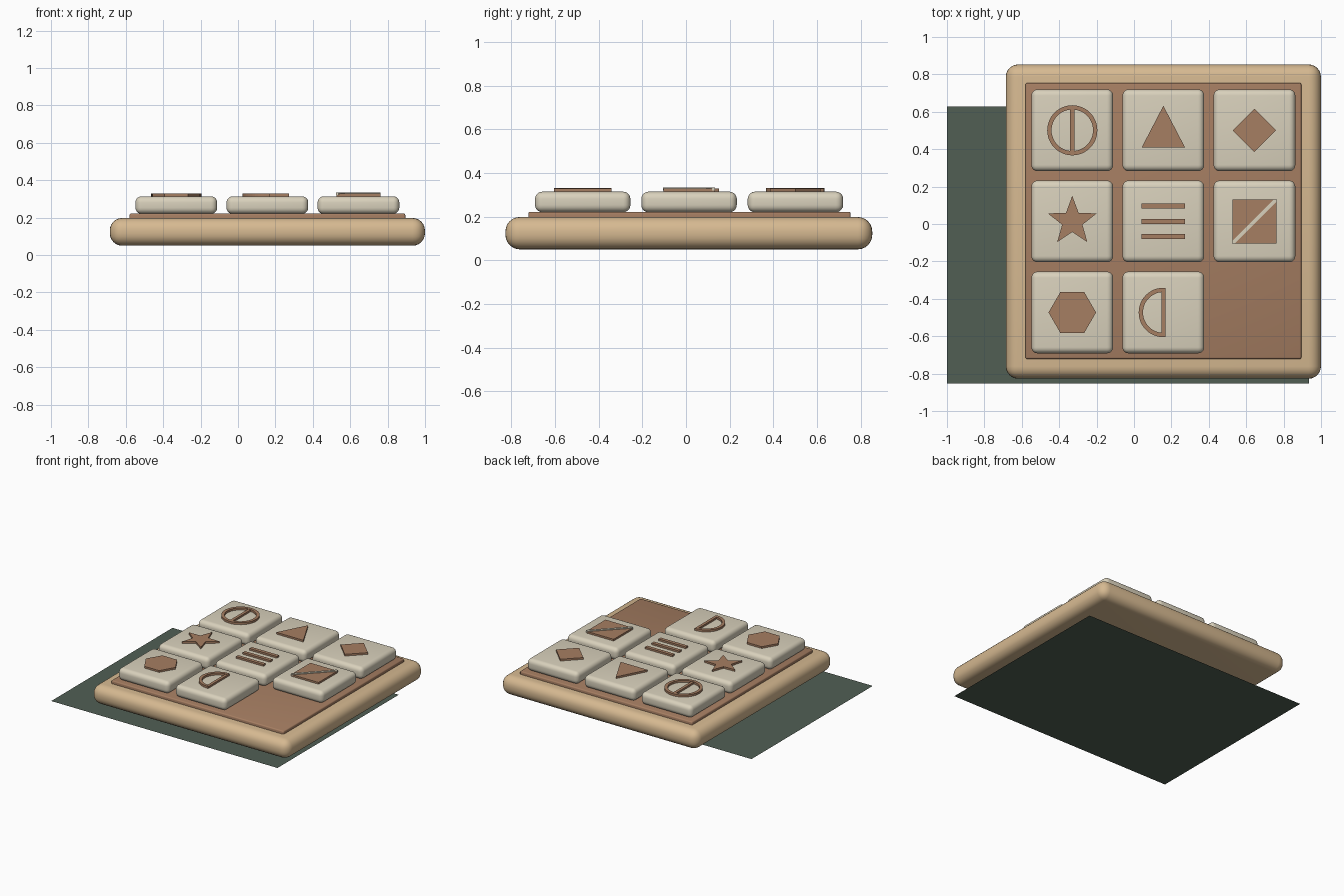
import bpy, bmesh, math
from math import sin, cos, pi

if "Cube" in bpy.data.objects:
    bpy.data.objects.remove(bpy.data.objects["Cube"])

CX, CY = 0.157, 0.014      # centre of the tray
PITCH = 0.487              # tile spacing
TOP = 0.314                # top face of the tiles


def material(name, hex_code):
    m = bpy.data.materials.new(name)
    srgb = [int(hex_code[i:i + 2], 16) / 255 for i in (0, 2, 4)]
    m.diffuse_color = [((c + 0.055) / 1.055) ** 2.4 for c in srgb] + [1]
    m.use_nodes = True
    m.node_tree.nodes["Principled BSDF"].inputs["Base Color"].default_value = m.diffuse_color
    return m


WOOD = material("light wood", "D6B991")
BROWN = material("brown wood", "A67E62")
CREAM = material("cream", "D9D1BC")
GREEN = material("dark green", "515F54")


def add(name, bm, mat):
    bmesh.ops.recalc_face_normals(bm, faces=bm.faces)
    me = bpy.data.meshes.new(name)
    bm.to_mesh(me)
    bm.free()
    me.materials.append(mat)
    ob = bpy.data.objects.new(name, me)
    bpy.context.collection.objects.link(ob)
    return ob


def rounded_box(name, x, y, z0, z1, w, d, r, mat, segments=5):
    bm = bmesh.new()
    bmesh.ops.create_cube(bm, size=1)
    for v in bm.verts:
        v.co = (x + v.co.x * w, y + v.co.y * d, (z0 + z1) / 2 + v.co.z * (z1 - z0))
    bmesh.ops.bevel(bm, geom=bm.edges[:], offset=r, segments=segments,
                    profile=0.5, affect='EDGES', clamp_overlap=True)
    ob = add(name, bm, mat)
    bpy.ops.object.select_all(action='DESELECT')
    ob.select_set(True)
    bpy.context.view_layer.objects.active = ob
    bpy.ops.object.shade_smooth_by_angle(angle=math.radians(40))
    return ob


def plate(name, centre, outlines, mat=BROWN, z0=TOP - 0.004, z1=0.328):
    """Extrude one or more flat outlines into a raised mark on a tile."""
    bm = bmesh.new()
    for pts in outlines:
        f = bm.faces.new([bm.verts.new((centre[0] + x, centre[1] + y, z0)) for x, y in pts])
        up = bmesh.ops.extrude_face_region(bm, geom=[f])["geom"]
        for v in up:
            if isinstance(v, bmesh.types.BMVert):
                v.co.z = z1
    return add(name, bm, mat)


def ngon(n, r, start=0.0):
    return [(r * cos(start + 2 * pi * i / n), r * sin(start + 2 * pi * i / n)) for i in range(n)]


def rect(w, h, x=0, y=0):
    return [(x - w / 2, y - h / 2), (x + w / 2, y - h / 2), (x + w / 2, y + h / 2), (x - w / 2, y + h / 2)]


def arc_band(name, centre, a0, a1, r0, r1, n, closed):
    """Flat-topped ring or part of one."""
    bm = bmesh.new()
    rows = []
    for i in range(n if closed else n + 1):
        a = a0 + (a1 - a0) * i / n
        rows.append([bm.verts.new((centre[0] + r * cos(a), centre[1] + r * sin(a), z))
                     for r, z in ((r0, TOP - 0.004), (r1, TOP - 0.004), (r1, 0.33), (r0, 0.33))])
    for i in range(n):
        p, q = rows[i], rows[(i + 1) % len(rows)]
        for k in range(4):
            bm.faces.new((p[k], q[k], q[(k + 1) % 4], p[(k + 1) % 4]))
    if not closed:
        bm.faces.new(rows[0])
        bm.faces.new(rows[-1])
    return add(name, bm, BROWN)


# Flat ground sheet under the tray
bm = bmesh.new()
bm.faces.new([bm.verts.new((x, y, 0)) for x, y in
              ((-1, -0.853), (0.935, -0.853), (0.935, 0.628), (-1, 0.628))])
add("ground_sheet", bm, GREEN)

# Tray and its inner panel
rounded_box("tray", CX, CY - 0.001, 0.05, 0.198, 1.685, 1.68, 0.066, WOOD, 6)
rounded_box("inner_panel", CX, CY + 0.002, 0.17, 0.222, 1.475, 1.475, 0.009, BROWN, 3)

# Eight tiles, with the front right slot left empty
cell = {}
for row in range(3):
    for col in range(3):
        c = cell[row, col] = (CX + (col - 1) * PITCH, CY + (1 - row) * PITCH)
        if (row, col) != (2, 2):
            rounded_box(f"tile_{row}_{col}", *c, 0.22, TOP, 0.437, 0.437, 0.033, CREAM)

# Ring with an upright bar
arc_band("ring", cell[0, 0], 0, 2 * pi, 0.111, 0.134, 48, True)
plate("ring_bar", cell[0, 0], [rect(0.022, 0.23)])

# Solid marks
plate("triangle", cell[0, 1], [[(-0.116, -0.092), (0.116, -0.092), (0, 0.131)]])
plate("diamond", cell[0, 2], [ngon(4, 0.116)])
star = [((0.137, 0.057)[i % 2] * cos(pi / 2 + i * pi / 5),
         (0.137, 0.057)[i % 2] * sin(pi / 2 + i * pi / 5)) for i in range(10)]
plate("star", cell[1, 0], [star])
plate("hexagon", cell[2, 0], [ngon(6, 0.127)])

# Three stacked bars
plate("bars", cell[1, 1], [rect(0.234, 0.027, 0, y) for y in (-0.082, 0, 0.082)])

# Square crossed by a pale diagonal strip
plate("square", cell[1, 2], [rect(0.234, 0.234)])
h, k = 0.119, 0.013
plate("diagonal_strip", cell[1, 2],
      [[(-h, -h), (-h + k, -h), (h, h - k), (h, h), (h - k, h), (-h, -h + k)]],
      CREAM, 0.32, 0.334)

# Half ring closed by an upright bar
arc_band("half_ring", cell[2, 1], pi / 2, 3 * pi / 2, 0.109, 0.132, 24, False)
plate("half_ring_bar", cell[2, 1], [rect(0.022, 0.264)])
